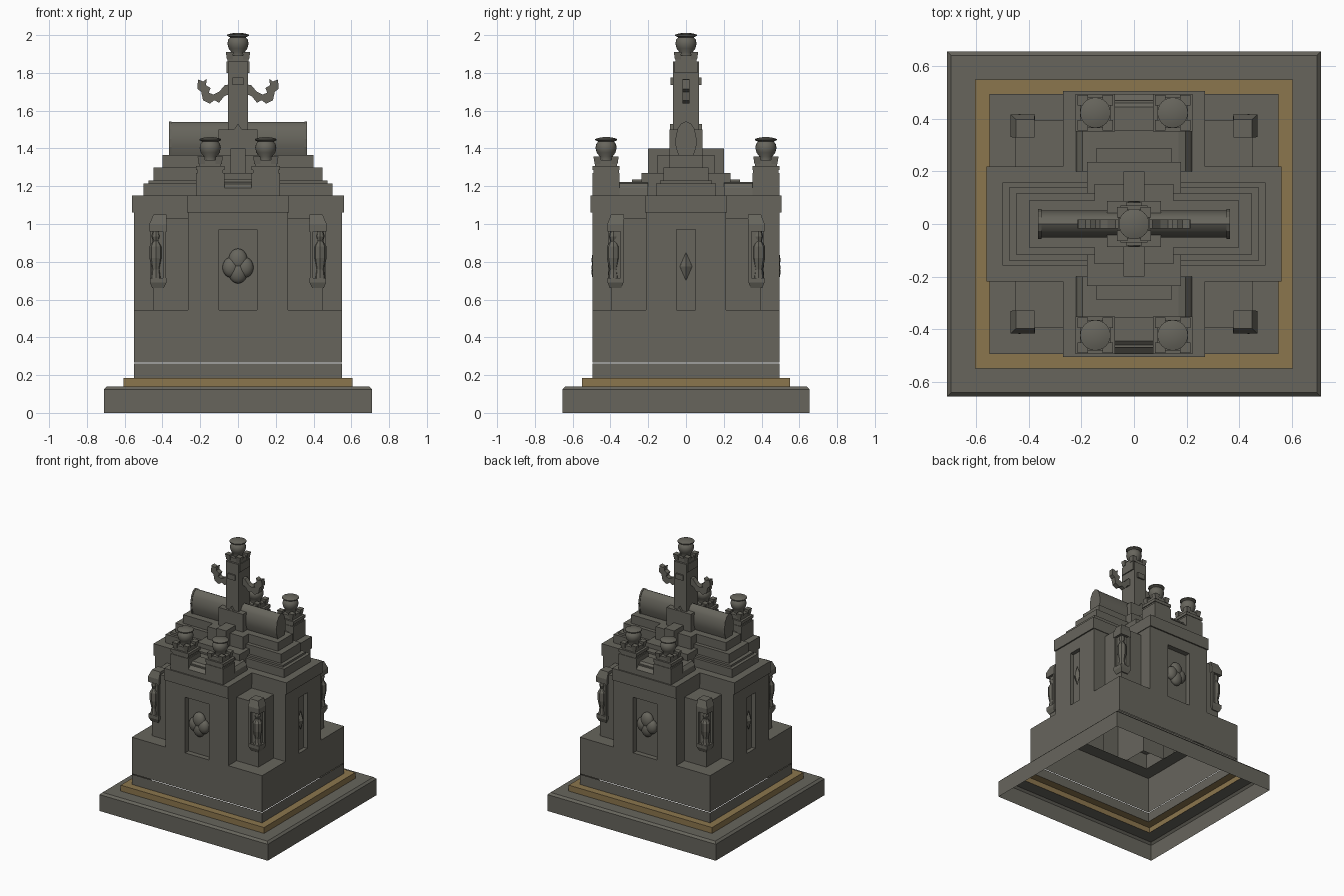
import bpy, bmesh
from math import sin, cos, pi

cube = bpy.data.objects.get("Cube")
if cube:
    bpy.data.objects.remove(cube, do_unlink=True)


def material(name, rgb):
    m = bpy.data.materials.new(name)
    m.use_nodes = True
    m.diffuse_color = (*rgb, 1)
    m.node_tree.nodes["Principled BSDF"].inputs["Base Color"].default_value = (*rgb, 1)
    return m


STONE = material("grey stone", (0.135, 0.13, 0.108))
GOLD = material("dull gold", (0.26, 0.18, 0.075))


def loft(name, rings, bottom=True, top=True, mat=STONE, smooth=False):
    """Join rings of points, counter-clockwise from above, into a skin."""
    bm = bmesh.new()
    loops = [[bm.verts.new(p) for p in ring] for ring in rings]
    n = len(loops[0])
    for a, b in zip(loops, loops[1:]):
        for i in range(n):
            j = (i + 1) % n
            bm.faces.new((a[i], a[j], b[j], b[i]))
    if bottom:
        bm.faces.new(loops[0][::-1])
    if top:
        bm.faces.new(loops[-1])
    if bottom and top:
        bmesh.ops.recalc_face_normals(bm, faces=bm.faces)
    mesh = bpy.data.meshes.new(name)
    bm.to_mesh(mesh)
    bm.free()
    mesh.materials.append(mat)
    ob = bpy.data.objects.new(name, mesh)
    bpy.context.collection.objects.link(ob)
    if smooth:
        bpy.ops.object.select_all(action='DESELECT')
        ob.select_set(True)
        bpy.context.view_layer.objects.active = ob
        bpy.ops.object.shade_smooth_by_angle(angle=0.7)
    return ob


def rect(hx, hy, z, cx=0, cy=0):
    return [(cx - hx, cy - hy, z), (cx + hx, cy - hy, z),
            (cx + hx, cy + hy, z), (cx - hx, cy + hy, z)]


def box(name, hx, hy, z0, z1, cx=0, cy=0, bottom=True):
    return loft(name, [rect(hx, hy, z0, cx, cy), rect(hx, hy, z1, cx, cy)], bottom)


def steps(name, levels, mat=STONE):
    """Open stepped shell, each level being (half x, half y, z)."""
    return loft(name, [rect(*lv) for lv in levels], False, False, mat)


def lathe(name, profile, x, y, sides=24, smooth=True):
    rings = [[(x + r * cos(2 * pi * i / sides), y + r * sin(2 * pi * i / sides), z)
              for i in range(sides)] for r, z in profile]
    return loft(name, rings, smooth=smooth)


def outline(quarter):
    """Mirror a first-quadrant outline into a full plan."""
    q2 = [(-x, y) for x, y in reversed(quarter)]
    q3 = [(-x, -y) for x, y in quarter]
    q4 = [(x, -y) for x, y in reversed(quarter)]
    return quarter + q2 + q3 + q4


def prism(name, plan, z0, z1, closed=True):
    return loft(name, [[(x, y, z) for x, y in plan] for z in (z0, z1)], closed, closed)


def blob(name, loc, size, seg=20, smooth=True):
    bm = bmesh.new()
    bmesh.ops.create_uvsphere(bm, u_segments=seg, v_segments=max(2, seg // 2), radius=1)
    for v in bm.verts:
        v.co = [c * s + l for c, s, l in zip(v.co, size, loc)]
    for f in bm.faces:
        f.smooth = smooth
    mesh = bpy.data.meshes.new(name)
    bm.to_mesh(mesh)
    bm.free()
    mesh.materials.append(STONE)
    bpy.context.collection.objects.link(bpy.data.objects.new(name, mesh))


# Hollow plinth, gold band and lower walls
steps("base_slab", [(.71, .655, 0), (.71, .655, .125), (.695, .64, .14), (.6, .545, .14)])
steps("gold_band", [(.605, .55, .14), (.605, .55, .185), (.545, .49, .185)], GOLD)
steps("wall_footing", [(.55, .495, .185), (.55, .495, .262)])
steps("lower_wall", [(.55, .495, .266), (.55, .495, .545), (.45, .395, .545)])

# Cross-shaped upper walls with a recess in each of the four faces
walls = [(.52, .05), (.55, .05), (.55, .213), (.265, .213),
         (.265, .495), (.1, .495), (.1, .455)]
prism("upper_wall", outline(walls), .545, 1.06, closed=False)
cornice = [(.56, .218), (.27, .218), (.27, .505)]
prism("cornice", outline(cornice), 1.06, 1.15)

for s, side in ((-1, "front"), (1, "back")):
    box(side + "_lintel", .1, .02, .97, 1.06, cy=s * .475)
    for dx, z, r in ((-.037, .77, .045), (.037, .77, .045), (0, .81, .05), (0, .745, .05)):
        blob(side + "_medallion", (dx, s * .465, z), (r, .035, r * 1.2))
    # Rounded roof over the porch and its flat infill
    roof = [(-.22, 1.15), (.22, 1.15), (.215, 1.19), (.195, 1.215), (.17, 1.222),
            (-.17, 1.222), (-.195, 1.215), (-.215, 1.19)]
    loft(side + "_porch_roof", [[(x, s * y, z) for x, z in roof] for y in (.2, .47)])
    loft(side + "_porch_sill", [rect(.08, .07, 1.15, 0, s * .425),
                                rect(.08, .07, 1.19, 0, s * .425),
                                rect(.08, .045, 1.235, 0, s * .4)])
for s, side in ((1, "left"), (-1, "right")):
    box(side + "_lintel", .015, .05, .97, 1.06, cx=s * .535)
    blob(side + "_diamond", (s * .528, 0, .775), (.022, .033, .075), 4, False)

# Corner blocks with carved niches
for sx in (1, -1):
    for sy in (1, -1):
        box("corner_block", .095, .095, .545, 1.03, sx * .355, sy * .3, bottom=False)
        nx, ny = sx * .423, sy * .373
        loft("niche_canopy", [rect(.046, .043, .96, nx, ny), rect(.046, .043, 1.0, nx, ny),
                              rect(.035, .034, 1.05, nx - sx * .01, ny - sy * .01)])
        loft("niche_bracket", [rect(.03, .03, .66, nx, ny), rect(.044, .042, .69, nx, ny),
                               rect(.044, .042, .715, nx, ny)])
        box("niche_jamb", .008, .041, .7, .97, sx * .388, ny)
        box("niche_jamb", .041, .008, .7, .97, nx, sy * .338)
        figure = [(.03, .71), (.022, .76), (.034, .82), (.034, .88), (.016, .91),
                  (.024, .935), (.014, .97)]
        lathe("niche_figure", figure, sx * .435, sy * .385, 8, False)

# Stepped roof running side to side, and the crossing steps
for hx, hy, z0, z1 in ((.5, .158, 1.15, 1.215), (.475, .138, 1.215, 1.23),
                       (.447, .118, 1.215, 1.3), (.4, .09, 1.3, 1.365)):
    box("roof_step", hx, hy, z0, z1)
for hx, hy, z0, z1 in ((.145, .287, 1.15, 1.235), (.178, .235, 1.15, 1.27),
                       (.15, .152, 1.27, 1.365), (.04, .2, 1.27, 1.4),
                       (.102, .088, 1.365, 1.5)):
    box("crossing_step", hx, hy, z0, z1)

# Curved ridge with thin end rims
half = [(.036, 1.365), (.05, 1.41), (.052, 1.45), (.042, 1.5), (.024, 1.528), (0, 1.54)]
ridge = half + [(-y, z) for y, z in reversed(half[:-1])]
loft("ridge", [[(x, y, z) for y, z in ridge] for x in (-.355, .355)], smooth=True)
for s in (1, -1):
    rim = [(y * 1.08, 1.45 + (z - 1.45) * 1.04) for y, z in ridge]
    loft("ridge_rim", [[(s * x, y, z) for y, z in rim] for x in (.352, .364)])


def urn(x, y, z, k=1):
    """Battlemented collar with a lidded urn, standing on height z."""
    box("collar", .058 * k, .058 * k, z, z + .032, x, y)
    for sx in (1, -1):
        for sy in (1, -1):
            loft("collar_corner", [rect(.016, .016, z + .01, x + sx * .045 * k, y + sy * .045 * k),
                                   rect(.02, .02, z + .05, x + sx * .047 * k, y + sy * .047 * k)])
    profile = [(.035, .03), (.035, .05), (.05, .07), (.056, .095), (.052, .115),
               (.042, .128), (.058, .136), (.058, .142), (.04, .148), (.015, .152)]
    lathe("urn", [(r, z + h) for r, h in profile], x, y)


# Four porch turrets
for sx in (1, -1):
    for sy in (1, -1):
        x, y = sx * .147, sy * .423
        box("turret_base", .075, .072, 1.15, 1.27, x, y)
        box("turret_ledge", .068, .068, 1.27, 1.285, x, y)
        box("turret_top", .075, .072, 1.285, 1.308, x, y)
        urn(x, y, 1.308)

# Central tower
box("tower", .052, .07, 1.5, 1.86)
box("tower_cap", .06, .062, 1.8, 1.86)
for s in (1, -1):
    box("tower_boss", .03, .01, 1.735, 1.775, cy=s * .072)
    loft("tower_foot", [[(x, s * y, z) for x, z in ((-.035, 1.365), (.035, 1.365), (.035, 1.48),
                                                   (0, 1.53), (-.035, 1.48))] for y in (.06, .085)])
urn(0, 0, 1.86, .95)

# Curling beast-shaped side brackets
beast = [(.04, 1.69), (.075, 1.675), (.1, 1.642), (.125, 1.655), (.15, 1.637), (.185, 1.655),
         (.195, 1.7), (.215, 1.715), (.212, 1.765), (.185, 1.755), (.165, 1.768),
         (.17, 1.735), (.145, 1.72), (.155, 1.695), (.13, 1.685), (.1, 1.7), (.07, 1.735), (.04, 1.74)]
for s in (1, -1):
    loft("beast_bracket", [[(s * x, y, z) for x, z in beast] for y in (-.018, .018)])
